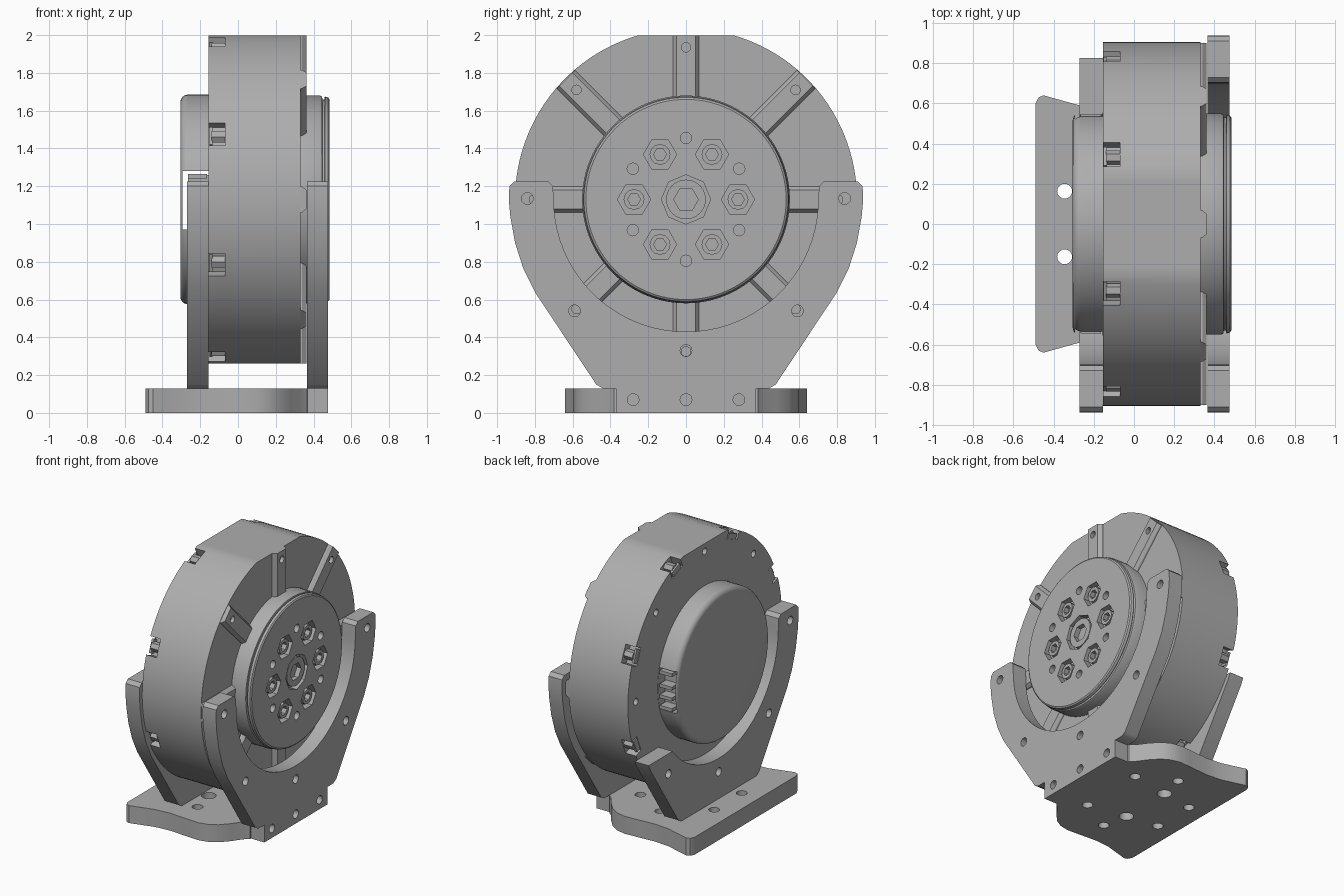
import bpy, bmesh
from math import sin, cos, pi, radians, sqrt
from mathutils import Matrix, Vector

old = bpy.data.objects.get("Cube")
if old:
    bpy.data.objects.remove(old, do_unlink=True)

grey = bpy.data.materials.new("machined_grey")
grey.use_nodes = True
COLOUR = (0.42, 0.42, 0.42, 1)
grey.diffuse_color = COLOUR
grey.node_tree.nodes["Principled BSDF"].inputs["Base Color"].default_value = COLOUR

AXIS = 1.13                      # height of the motor axis
HUB = Matrix.Translation((0, 0, AXIS))
ALONG_X = Matrix.Rotation(pi / 2, 4, 'Y')


def around(angle):
    """Turn about the motor axis; local y becomes the radial direction."""
    return HUB @ Matrix.Rotation(radians(angle), 4, 'X')


def finish(name, bm):
    bmesh.ops.recalc_face_normals(bm, faces=bm.faces)
    mesh = bpy.data.meshes.new(name)
    bm.to_mesh(mesh)
    bm.free()
    mesh.materials.append(grey)
    ob = bpy.data.objects.new(name, mesh)
    bpy.context.collection.objects.link(ob)
    return ob


def add_box(bm, lo, hi, turn=Matrix()):
    lo, hi = Vector(lo), Vector(hi)
    size = Matrix.Diagonal((*(hi - lo), 1))
    bmesh.ops.create_cube(bm, size=1, matrix=turn @ Matrix.Translation((lo + hi) / 2) @ size)


def add_rod(bm, centre, r, length, sides=20, turn=ALONG_X):
    bmesh.ops.create_cone(bm, cap_ends=True, segments=sides, radius1=r, radius2=r,
                          depth=length, matrix=Matrix.Translation(centre) @ turn)


def add_prism(bm, points, direction):
    face = bm.faces.new([bm.verts.new(p) for p in points])
    ext = bmesh.ops.extrude_face_region(bm, geom=[face], use_keep_orig=True)
    verts = [g for g in ext["geom"] if isinstance(g, bmesh.types.BMVert)]
    bmesh.ops.translate(bm, verts=verts, vec=direction)


def revolve(name, profile, steps=96):
    """Spin (x, radius) points about the motor axis."""
    bm = bmesh.new()
    vs = [bm.verts.new((x, r, AXIS)) for x, r in profile]
    es = [bm.edges.new(p) for p in zip(vs, vs[1:])]
    bmesh.ops.spin(bm, geom=vs + es, cent=(0, 0, AXIS), axis=(1, 0, 0),
                   angle=2 * pi, steps=steps)
    bmesh.ops.remove_doubles(bm, verts=bm.verts, dist=1e-4)
    return finish(name, bm)


def cut(ob, bm):
    """Subtract the cutter geometry from the part."""
    cutter = finish("cutter", bm)
    cutter.hide_render = True
    mod = ob.modifiers.new("cut", 'BOOLEAN')
    mod.object, mod.operation, mod.solver = cutter, 'DIFFERENCE', 'EXACT'
    graph = bpy.context.evaluated_depsgraph_get()
    mesh = bpy.data.meshes.new_from_object(ob.evaluated_get(graph))
    ob.modifiers.clear()
    ob.data = mesh
    bpy.data.objects.remove(cutter, do_unlink=True)


def ring(angle, r, x):
    return around(angle) @ Vector((x, r, 0))


# Motor drum: cylinder with flattened top and bottom
R, FLAT, BACK, FACE = 0.905, 0.868, -0.155, 0.33
bm = bmesh.new()
outline = []
for i in range(120):
    a = 2 * pi * (i + 0.5) / 120
    outline.append((BACK, R * cos(a), AXIS + max(-FLAT, min(FLAT, R * sin(a)))))
add_prism(bm, outline, (FACE - BACK, 0, 0))
drum = finish("motor_drum", bm)

# Clip pockets around the rim and screw holes in the rear face
bm = bmesh.new()
for k in range(8):
    add_box(bm, (-0.2, 0.84, -0.065), (-0.07, 1.0, 0.065), around(45 * k + 22.5))
    add_rod(bm, ring(45 * k, 0.81, BACK), 0.025, 0.08)
cut(drum, bm)
bm = bmesh.new()
for k in range(8):
    add_rod(bm, ring(45 * k + 22.5, 0.865, -0.1), 0.035, 0.08, 6)
    add_box(bm, (-0.152, 0.83, -0.05), (-0.135, 0.88, 0.05), around(45 * k + 22.5))
finish("rim_clips", bm)

# Radial ribs on the output face
bm = bmesh.new()
for k in range(8):
    end = FLAT if k % 4 == 2 else 0.9
    turn = around(45 * k)
    section = [(0.32, -0.07), (0.34, -0.068), (0.362, -0.05),
               (0.362, 0.05), (0.34, 0.068), (0.32, 0.07)]
    add_prism(bm, [turn @ Vector((x, 0.5, t)) for x, t in section],
              turn.to_3x3() @ Vector((0, end - 0.5, 0)))
ribs = finish("radial_ribs", bm)
bm = bmesh.new()
for k in range(8):
    add_rod(bm, ring(45 * k, 0.82 if k % 2 else 0.805, 0.36), 0.025, 0.05)
cut(ribs, bm)

# Output flange with a stepped edge
flange = revolve("output_flange", [
    (0.31, 0), (0.31, 0.55), (0.435, 0.55), (0.445, 0.545), (0.447, 0.53),
    (0.457, 0.53), (0.46, 0.545), (0.477, 0.54), (0.484, 0.53), (0.484, 0)])
bm = bmesh.new()
for k in range(6):
    add_rod(bm, ring(60 * k, 0.275, 0.48), 0.088, 0.09, 6)
    add_rod(bm, ring(60 * k + 30, 0.325, 0.48), 0.03, 0.09)
add_rod(bm, ring(0, 0, 0.48), 0.13, 0.09, 8)
cut(flange, bm)

# Socket bolts sitting in the pockets
bm = bmesh.new()
for k in range(6):
    add_rod(bm, ring(60 * k, 0.275, 0.45), 0.055, 0.05, 12)
add_rod(bm, ring(0, 0, 0.45), 0.105, 0.05, 24)
bolts = finish("flange_bolts", bm)
bm = bmesh.new()
for k in range(6):
    add_rod(bm, ring(60 * k, 0.275, 0.47), 0.034, 0.06, 6)
add_rod(bm, ring(0, 0, 0.47), 0.065, 0.06, 6)
cut(bolts, bm)

# Rear cover with rounded rim and a socket opening on both sides
arc = [(-0.265 - 0.04 * sin(a), 0.515 + 0.04 * cos(a))
       for a in (pi / 2 * i / 6 for i in range(7))]
cover = revolve("rear_cover", [(-0.14, 0), (-0.14, 0.555)] + arc + [(-0.305, 0)])
bm = bmesh.new()
add_box(bm, (-0.293, -1, 0.97), (-0.157, 1, 1.28))
cut(cover, bm)
bm = bmesh.new()
for s in (-1, 1):
    add_box(bm, (-0.265, s * 0.4, 0.99), (-0.155, s * 0.47, 1.26))
    for z in (0.98, 1.06, 1.14, 1.24):
        add_box(bm, (-0.265, s * 0.46, z), (-0.165, s * 0.545, z + 0.025))
finish("cable_sockets", bm)


# Cradle brackets: two arms around a round opening
def cradle(name, x0, x1, low, left_top=None):
    half = [(0.37, low), (0.37, 0.13), (0.44, 0.13), (0.475, 0.15), (0.80, 0.64),
            (0.86, 0.76), (0.905, 0.90), (0.93, 1.04), (0.938, 1.13),
            (0.935, 1.2), (0.91, 1.225), (0.73, 1.225), (0.705, 1.2)]
    half += [(0.7 * cos(a), AXIS - 0.7 * sin(a))
             for a in (pi / 2 * i / 20 for i in range(20))]
    points = half + [(0, AXIS - 0.7)] + [(-y, z) for y, z in reversed(half)]
    bm = bmesh.new()
    add_prism(bm, [(x0, y, z) for y, z in points], (x1 - x0, 0, 0))
    ob = finish(name, bm)
    bm = bmesh.new()
    for y, z in ((0.84, 1.135), (0.59, 0.54), (0.28, 0.07)):
        for s in (-1, 1):
            if z > low and not (left_top and z > left_top and s > 0):
                add_rod(bm, ((x0 + x1) / 2, s * y, z), 0.031, 0.4)
    for z in (0.33, 0.07):
        if z > low:
            add_rod(bm, ((x0 + x1) / 2, 0, z), 0.031, 0.4)
    if left_top:
        add_box(bm, (x0 - 0.1, 0.3, left_top), (x1 + 0.1, 1.2, 1.5))
    cut(ob, bm)
    return ob


cradle("output_side_cradle", 0.365, 0.476, 0)
cradle("rear_side_cradle", -0.27, BACK, 0.12, 0.69)

# Base plate with waisted sides and mounting holes
side = [(-0.49, 0.60), (-0.475, 0.63), (-0.45, 0.64), (-0.36, 0.615), (-0.27, 0.59),
        (-0.15, 0.58), (0, 0.59), (0.09, 0.595), (0.16, 0.58), (0.22, 0.545),
        (0.28, 0.48), (0.33, 0.41), (0.365, 0.38), (0.367, 0.37)]
bm = bmesh.new()
add_prism(bm, [(x, y, 0) for x, y in side] + [(x, -y, 0) for x, y in reversed(side)],
          (0, 0, 0.13))
plate = finish("base_plate", bm)
bm = bmesh.new()
for x, y, r in ((-0.345, 0.163, 0.037), (-0.06, 0.39, 0.037),
                (0.2, 0.25, 0.037), (-0.1, 0.2, 0.05)):
    for s in (-1, 1):
        add_rod(bm, (x, s * y, 0.06), r, 0.4, 20, Matrix())
cut(plate, bm)

# Smooth the round surfaces and keep edges sharp
bpy.ops.object.select_all(action='DESELECT')
for ob in bpy.context.collection.objects:
    if ob.type == 'MESH' and grey.name in ob.data.materials:
        ob.select_set(True)
        bpy.context.view_layer.objects.active = ob
bpy.ops.object.shade_smooth_by_angle(angle=radians(30))
